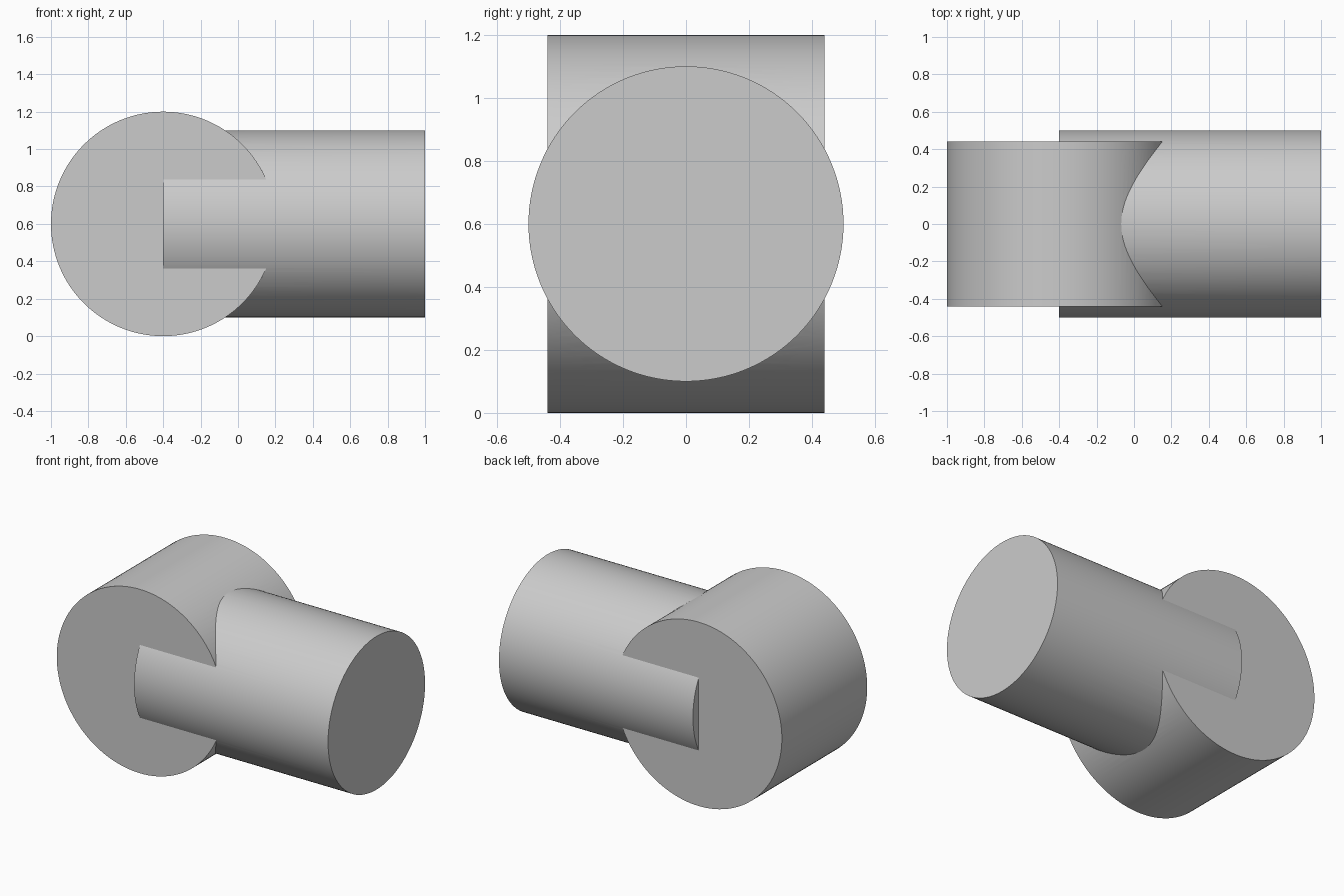
import bpy
import math

cube = bpy.data.objects.get("Cube")
if cube:
    bpy.data.objects.remove(cube, do_unlink=True)

# Single plain grey
grey = bpy.data.materials.new("light_grey")
grey.use_nodes = True
colour = (0.6, 0.6, 0.6, 1)
grey.diffuse_color = colour
grey.node_tree.nodes["Principled BSDF"].inputs["Base Color"].default_value = colour


def cylinder(name, radius, length, centre, rotation):
    bpy.ops.mesh.primitive_cylinder_add(
        vertices=128, radius=radius, depth=length, location=centre, rotation=rotation)
    obj = bpy.context.object
    obj.name = name
    obj.data.materials.append(grey)
    bpy.ops.object.transform_apply(location=True, rotation=True, scale=True)
    return obj


# Horizontal pipe along x, and the wide drum along y that it runs into
pipe = cylinder("pipe", 0.5, 1.4, (0.3, 0, 0.6), (0, math.pi / 2, 0))
drum = cylinder("joined_cylinders", 0.6, 0.88, (-0.4, 0, 0.6), (math.pi / 2, 0, 0))

# Fuse both into one solid
union = drum.modifiers.new("union", "BOOLEAN")
union.operation = "UNION"
union.solver = "EXACT"
union.object = pipe
bpy.ops.object.modifier_apply(modifier=union.name)
bpy.data.objects.remove(pipe, do_unlink=True)

# Smooth round walls with crisp rims and seams
bpy.ops.object.shade_smooth_by_angle(angle=math.radians(25))
